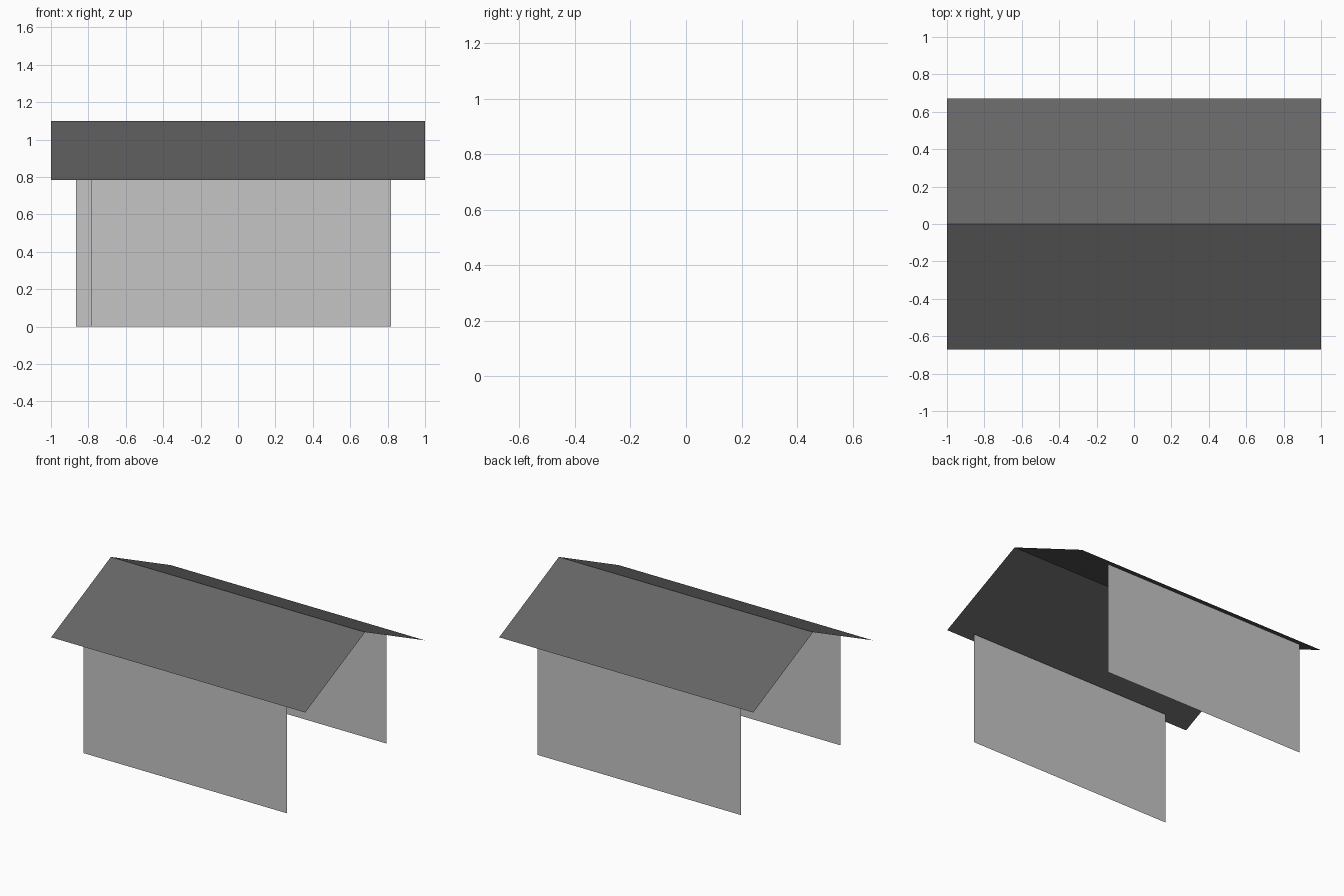
import bpy

if "Cube" in bpy.data.objects:
    bpy.data.objects.remove(bpy.data.objects["Cube"])


def material(name, rgb):
    m = bpy.data.materials.new(name)
    m.diffuse_color = (*rgb, 1)
    m.use_nodes = True
    m.node_tree.nodes["Principled BSDF"].inputs["Base Color"].default_value = m.diffuse_color
    return m


def sheet(name, profile, x0, x1, mat):
    """Extrude an open (y, z) profile along x into a thin sheet."""
    n = len(profile)
    verts = [(x, y, z) for x in (x0, x1) for y, z in profile]
    faces = [(i, n + i, n + i + 1, i + 1) for i in range(n - 1)]
    mesh = bpy.data.meshes.new(name)
    mesh.from_pydata(verts, [], faces)
    mesh.materials.append(mat)
    obj = bpy.data.objects.new(name, mesh)
    bpy.context.collection.objects.link(obj)
    return obj


wall_grey = material("wall light grey", (0.56, 0.56, 0.56))
roof_grey = material("roof dark grey", (0.13, 0.13, 0.13))

EAVE_Y, EAVE_Z, RIDGE_Z = 0.672, 0.785, 1.10
WALL_Y, WALL_TOP, WALL_LEN = 0.62, 0.80, 1.602

# Gable roof: two slopes meeting at the ridge
sheet("gable_roof", [(-EAVE_Y, EAVE_Z), (0, RIDGE_Z), (EAVE_Y, EAVE_Z)], -1, 1, roof_grey)

# Long side walls, slightly staggered along x, open at the gable ends
sheet("front_wall", [(-WALL_Y, 0), (-WALL_Y, WALL_TOP)], -0.783, -0.783 + WALL_LEN, wall_grey)
sheet("back_wall", [(WALL_Y, WALL_TOP), (WALL_Y, 0)], -0.866, -0.866 + WALL_LEN, wall_grey)
